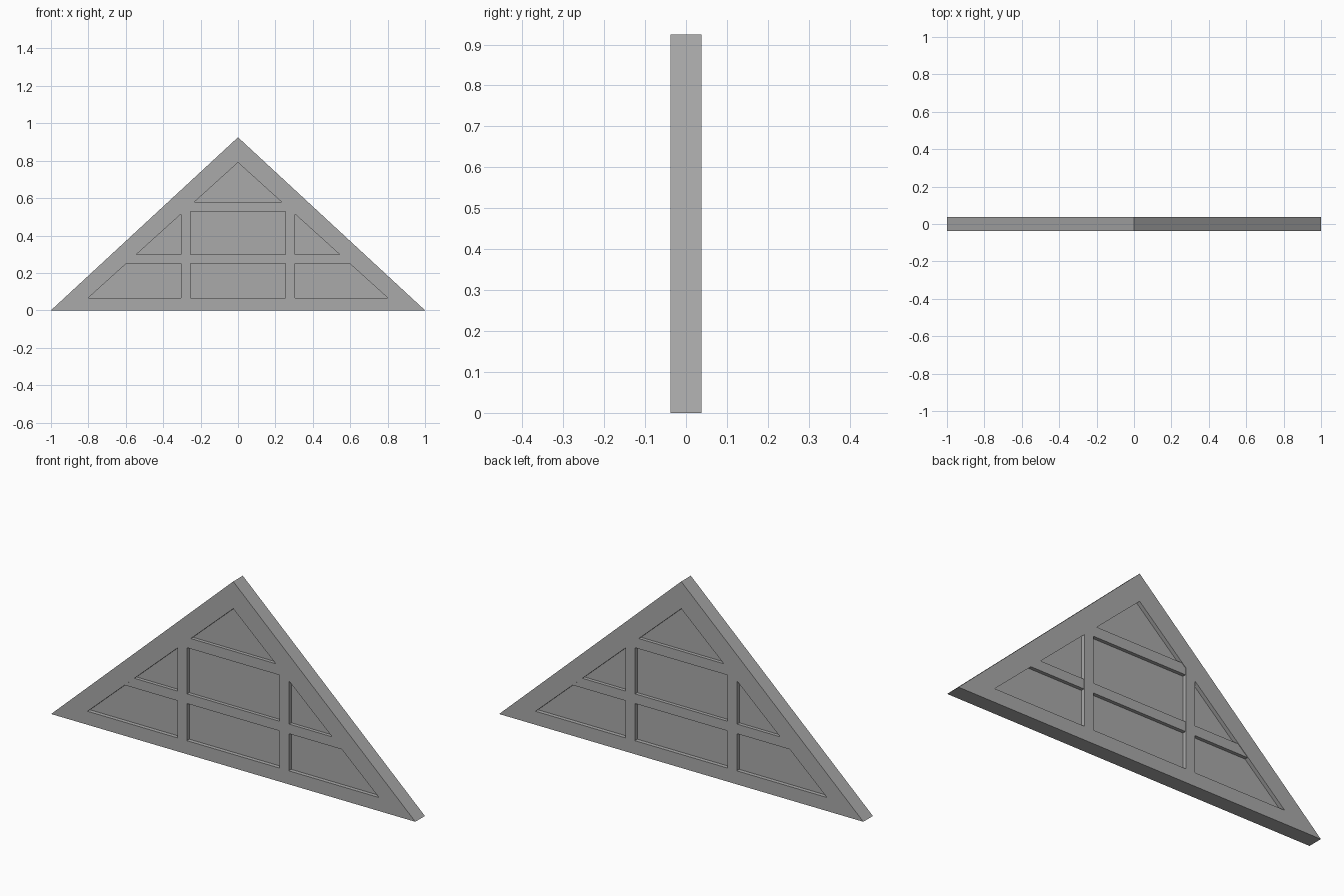
import bpy
import bmesh

cube = bpy.data.objects.get("Cube")
if cube:
    bpy.data.objects.remove(cube, do_unlink=True)

GREY = (0.4, 0.4, 0.4, 1.0)
paint = bpy.data.materials.new("plain grey")
paint.use_nodes = True
paint.diffuse_color = GREY
paint.node_tree.nodes["Principled BSDF"].inputs["Base Color"].default_value = GREY

# Overall sizes
HALF_WIDTH, HEIGHT = 1.0, 0.925
IN_HALF, IN_BASE, IN_TOP = 0.8, 0.067, 0.79
FRAME_Y, RAIL_Y, PANEL_Y = 0.0375, 0.035, 0.018
POST_IN, POST_OUT = 0.255, 0.305


def inner_z(x):
    """Height of the sloping inner edge at a distance from the centre."""
    return IN_TOP - (IN_TOP - IN_BASE) * abs(x) / IN_HALF


def inner_x(z):
    """Half width of the opening at a height."""
    return IN_HALF * (IN_TOP - z) / (IN_TOP - IN_BASE)


def prism(name, outline, half_depth):
    """Extrude an x-z outline evenly to front and back."""
    bm = bmesh.new()
    face = bm.faces.new([bm.verts.new((x, -half_depth, z)) for x, z in outline])
    grown = bmesh.ops.extrude_face_region(bm, geom=[face])["geom"]
    moved = [v for v in grown if isinstance(v, bmesh.types.BMVert)]
    bmesh.ops.translate(bm, verts=moved, vec=(0, 2 * half_depth, 0))
    bmesh.ops.recalc_face_normals(bm, faces=bm.faces)
    mesh = bpy.data.meshes.new(name)
    bm.to_mesh(mesh)
    bm.free()
    mesh.materials.append(paint)
    obj = bpy.data.objects.new(name, mesh)
    bpy.context.collection.objects.link(obj)
    return obj


# Outer triangular frame: base and two sloping sides, with upright posts
prism("base_beam", [(-HALF_WIDTH, 0), (HALF_WIDTH, 0),
                    (IN_HALF, IN_BASE), (-IN_HALF, IN_BASE)], FRAME_Y)
for side, s in (("left", 1), ("right", -1)):
    prism(side + "_rafter", [(s * HALF_WIDTH, 0), (0, HEIGHT),
                             (0, IN_TOP), (s * IN_HALF, IN_BASE)], FRAME_Y)
    prism(side + "_post", [(s * POST_IN, IN_BASE), (s * POST_OUT, IN_BASE),
                           (s * POST_OUT, inner_z(POST_OUT)),
                           (s * POST_IN, inner_z(POST_IN))], FRAME_Y)

# Recessed infill panel
prism("infill_panel", [(-IN_HALF, IN_BASE), (IN_HALF, IN_BASE), (0, IN_TOP)], PANEL_Y)

# Horizontal rails cut to the slope
for name, low, high in (("lower_rail", 0.25, 0.298), ("upper_rail", 0.527, 0.578)):
    a, b = inner_x(low), inner_x(high)
    prism(name, [(-a, low), (a, low), (b, high), (-b, high)], RAIL_Y)
